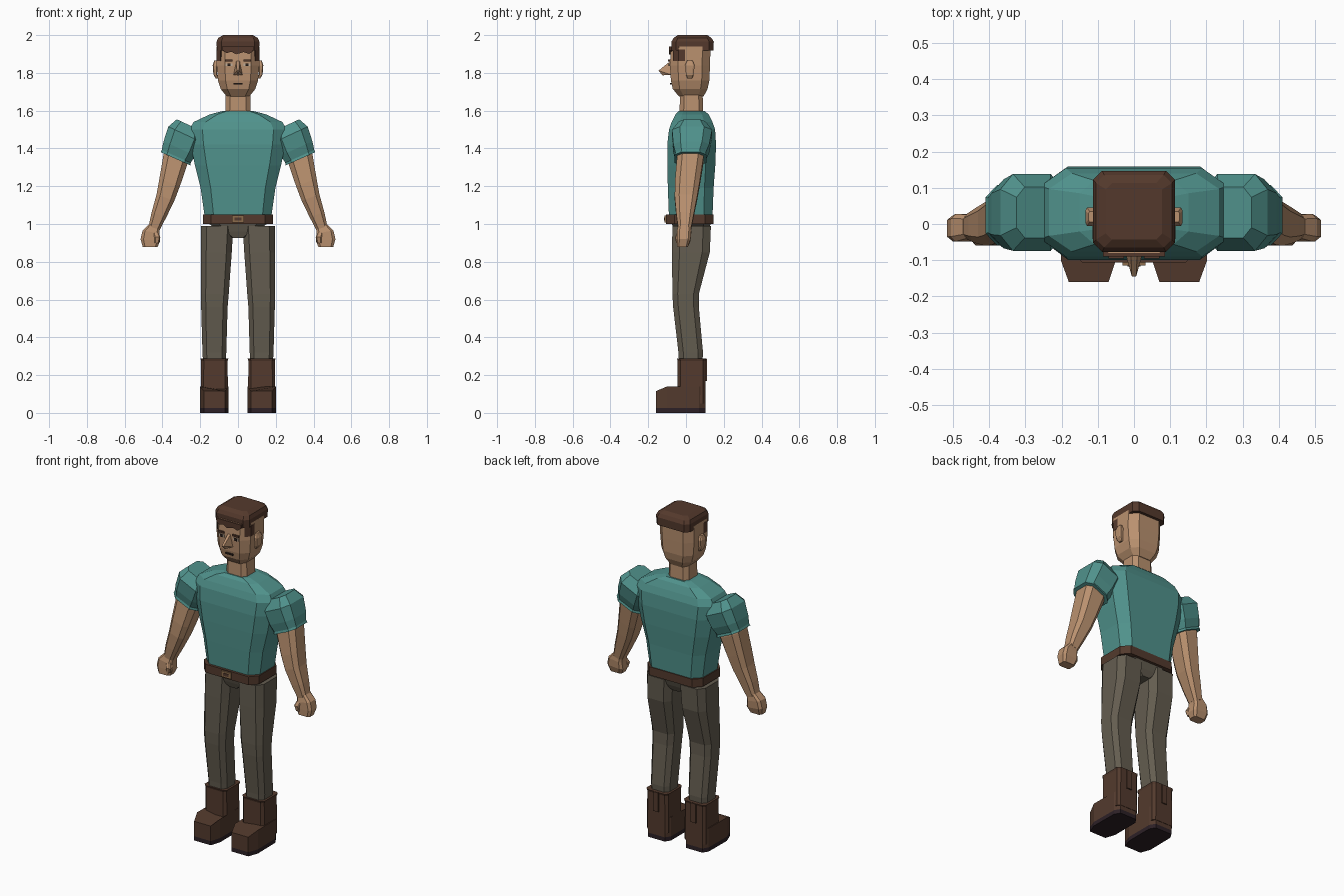
import bpy, bmesh, math
from mathutils import Vector


def material(name, r, g, b):
    m = bpy.data.materials.new(name)
    lin = [((c / 255 + 0.055) / 1.055) ** 2.4 for c in (r, g, b)]
    m.diffuse_color = (*lin, 1)
    return m


SKIN = material("skin", 186, 145, 111)
SHIRT = material("teal shirt", 80, 146, 140)
TROUSERS = material("olive grey trousers", 100, 93, 80)
LEATHER = material("brown leather", 83, 58, 45)
HAIR = material("dark brown hair", 84, 57, 44)
SOLE = material("dark sole", 44, 32, 38)
BRONZE = material("bronze buckle", 140, 108, 76)
DARK = material("dark features", 48, 36, 31)
WHITE = material("eye white", 190, 172, 152)


def finish(name, bm, mat, mirror):
    bmesh.ops.recalc_face_normals(bm, faces=bm.faces)
    me = bpy.data.meshes.new(name)
    bm.to_mesh(me)
    bm.free()
    me.materials.append(mat)
    ob = bpy.data.objects.new(name, me)
    bpy.context.collection.objects.link(ob)
    if mirror:
        ob.modifiers.new("mirror", 'MIRROR')
    return ob


def loft(name, rings, mat, mirror=False, fx=0.35, fy=0.35):
    """Skin chamfered rectangles: (x, y, z, half width, half depth, tilt in degrees)."""
    bm = bmesh.new()
    loops = []
    for x, y, z, hx, hy, *tilt in rings:
        t = math.radians(tilt[0] if tilt else 0)
        a, b = 1 - fx, 1 - fy
        shape = [(1, -b), (1, b), (a, 1), (-a, 1), (-1, b), (-1, -b), (-a, -1), (a, -1)]
        loops.append([bm.verts.new((x + u * hx * math.cos(t), y + v * hy,
                                    z + u * hx * math.sin(t))) for u, v in shape])
    for lo, hi in zip(loops, loops[1:]):
        for i in range(8):
            j = (i + 1) % 8
            bm.faces.new((lo[i], lo[j], hi[j], hi[i]))
    bm.faces.new(loops[0])
    bm.faces.new(loops[-1])
    return finish(name, bm, mat, mirror)


def prism(name, points, axis, start, end, mat, mirror=False):
    """Extrude a 2D outline along the given axis."""
    bm = bmesh.new()

    def place(p, d):
        c = list(p)
        c.insert(axis, d)
        return bm.verts.new(Vector(c))
    a = [place(p, start) for p in points]
    b = [place(p, end) for p in points]
    bm.faces.new(a)
    bm.faces.new(b)
    for i in range(len(a)):
        j = (i + 1) % len(a)
        bm.faces.new((a[i], a[j], b[j], b[i]))
    return finish(name, bm, mat, mirror)


def box(name, x0, x1, y0, y1, z0, z1, mat, mirror=False):
    return prism(name, [(x0, y0), (x1, y0), (x1, y1), (x0, y1)], 2, z0, z1, mat, mirror)


# Shirt body and collar
loft("shirt", [(0, .025, 1.03, .175, .115), (0, .025, 1.19, .198, .121),
               (0, .028, 1.31, .228, .127), (0, .03, 1.42, .25, .129),
               (0, .032, 1.50, .258, .122), (0, .032, 1.54, .235, .108),
               (0, .032, 1.58, .15, .088), (0, .03, 1.597, .085, .07)], SHIRT, fx=.27, fy=.4)

# Sleeves with a thin cuff
loft("sleeve", [(.268, .032, 1.528, .062, .07, 25), (.282, .032, 1.475, .096, .106, 25),
                (.31, .028, 1.40, .092, .095, 24), (.327, .024, 1.358, .084, .08, 24),
                (.33, .024, 1.345, .087, .084, 24)], SHIRT, True, .4, .4)

# Arms and fists
loft("arm", [(.315, .024, 1.40, .07, .068, 24), (.333, .022, 1.335, .068, .07, 24),
             (.362, .008, 1.22, .058, .066, 22), (.384, 0, 1.14, .05, .06, 20),
             (.418, -.005, 1.05, .041, .047, 20), (.444, -.007, .978, .031, .035, 18)],
     SKIN, True, .4, .4)
loft("hand", [(.443, -.007, .99, .03, .033, 18), (.461, -.01, .958, .045, .038, 10),
              (.464, -.012, .915, .052, .036, 5), (.465, -.018, .878, .039, .028, 0)],
     SKIN, True, .3, .35)
loft("thumb", [(.435, -.035, .955, .014, .012), (.427, -.043, .93, .016, .016),
               (.43, -.04, .9, .012, .012)], SKIN, True)

# Trousers
loft("trouser_leg", [(.125, .025, .265, .06, .062), (.125, .025, .32, .063, .065),
                     (.125, 0, .56, .07, .068), (.123, -.002, .63, .074, .07),
                     (.115, .026, .85, .082, .1), (.11, .03, .99, .085, .102)],
     TROUSERS, True, .35, .4)
loft("trouser_hips", [(0, .025, .925, .035, .075), (0, .027, .96, .1, .09),
                      (0, .028, 1.01, .165, .105)], TROUSERS)

# Belt and buckle
loft("belt", [(0, .02, 1.0, .184, .126), (0, .02, 1.05, .184, .126)], LEATHER, fx=.22)
box("buckle", -.032, .032, -.114, -.104, 1.008, 1.044, BRONZE)
box("buckle_centre", -.018, .018, -.117, -.113, 1.018, 1.034, LEATHER)

# Boots: shaft, foot, sole and rear pull tab
loft("boot_shaft", [(.125, .03, .05, .072, .074), (.125, .03, .275, .07, .074),
                    (.125, .03, .287, .074, .078)], LEATHER, True, .2, .2)
plan = [(.05, -.1), (.07, -.16), (.18, -.16), (.202, -.1), (.2, .07), (.18, .102),
        (.07, .102), (.05, .07)]
foot = prism("boot_foot", plan, 2, .025, .14, LEATHER, True)
for v in foot.data.vertices:
    if v.co.z > .1 and v.co.y < -.12:
        v.co.z = .115
prism("boot_sole", plan, 2, 0, .025, SOLE, True)
box("boot_tab", .108, .142, .095, .111, .17, .285, LEATHER, True)

# Neck and head
loft("neck", [(0, .028, 1.56, .068, .062), (0, .028, 1.72, .065, .06)], SKIN)
loft("head", [(0, .028, 1.675, .06, .065), (0, .022, 1.715, .092, .092),
              (0, .022, 1.76, .106, .102), (0, .021, 1.84, .113, .106),
              (0, .025, 1.94, .113, .105)], SKIN, fx=.38, fy=.4)
loft("ear", [(.108, .02, 1.77, .009, .012), (.12, .02, 1.79, .01, .02),
             (.122, .02, 1.84, .012, .026), (.116, .02, 1.866, .01, .014)], SKIN, True)

# Hair cap, jagged fringe and sideburns
loft("hair", [(0, .035, 1.918, .112, .111), (0, .035, 1.965, .113, .112),
              (0, .035, 1.985, .105, .1), (0, .035, 2.0, .078, .078)], HAIR, fx=.22, fy=.22)
prism("fringe", [(-.085, 1.94), (-.08, 1.918), (-.06, 1.905), (-.035, 1.912), (-.01, 1.898),
                 (.03, 1.91), (.06, 1.9), (.08, 1.918), (.085, 1.94)], 1, -.09, -.06, HAIR)
prism("sideburn", [(.1145, -.005), (.1145, -.04), (.092, -.07), (.086, -.06), (.1, -.03),
                   (.1, -.005)], 2, 1.862, 1.925, HAIR, True)

# Nose: wedge with pointed tip
bm = bmesh.new()
pts = [bm.verts.new(p) for p in ((-.009, -.08, 1.865), (.009, -.08, 1.865), (.024, -.08, 1.79),
                                 (-.024, -.08, 1.79), (-.006, -.145, 1.812),
                                 (.006, -.145, 1.812), (0, -.125, 1.787))]
for f in ((0, 1, 5, 4), (1, 2, 5), (0, 4, 3), (2, 6, 5), (3, 4, 6), (4, 5, 6), (2, 3, 6),
          (0, 3, 2, 1)):
    bm.faces.new([pts[i] for i in f])
finish("nose", bm, SKIN, False)

# Eyes, brows and mouth as thin plates
box("eye", .03, .066, -.09, -.082, 1.836, 1.851, WHITE, True)
box("pupil", .04, .056, -.093, -.087, 1.836, 1.851, DARK, True)
box("brow", .028, .07, -.095, -.086, 1.861, 1.871, HAIR, True)
box("mouth", -.025, .025, -.086, -.077, 1.738, 1.746, DARK)
